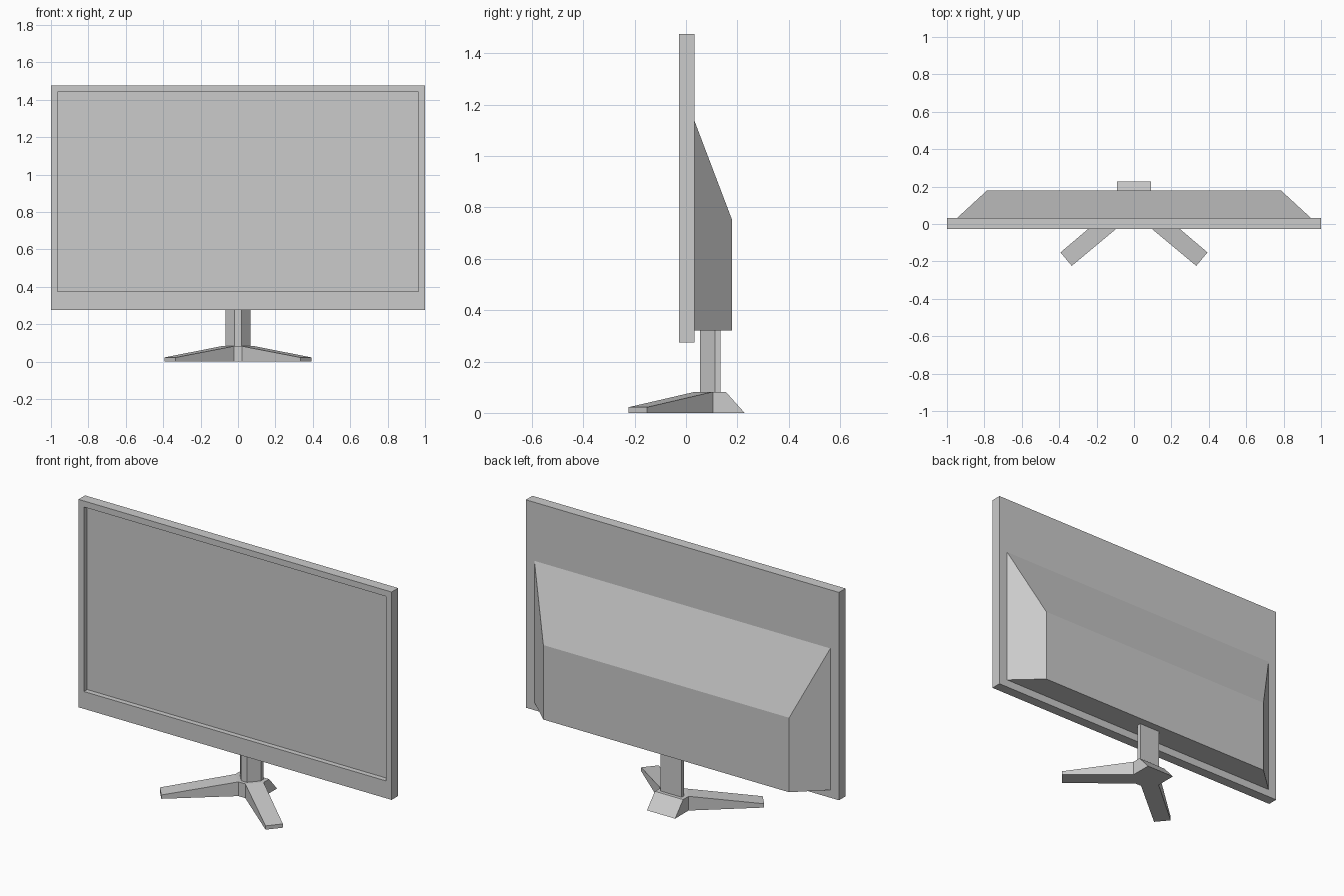
import bpy
import bmesh

cube = bpy.data.objects.get("Cube")
if cube:
    bpy.data.objects.remove(cube, do_unlink=True)

# One grey plastic for the whole monitor
grey = bpy.data.materials.new("grey plastic")
grey.use_nodes = True
colour = (0.6, 0.6, 0.6, 1)
grey.diffuse_color = colour
grey.node_tree.nodes["Principled BSDF"].inputs["Base Color"].default_value = colour


def finish(name, bm):
    bmesh.ops.recalc_face_normals(bm, faces=bm.faces)
    mesh = bpy.data.meshes.new(name)
    bm.to_mesh(mesh)
    bm.free()
    mesh.materials.append(grey)
    obj = bpy.data.objects.new(name, mesh)
    bpy.context.collection.objects.link(obj)
    return obj


def bridge(bm, lower, upper):
    """Side faces between two matching rings of vertices."""
    n = len(lower)
    for i in range(n):
        j = (i + 1) % n
        bm.faces.new((lower[i], lower[j], upper[j], upper[i]))


def loft(name, ring_a, ring_b):
    bm = bmesh.new()
    a = [bm.verts.new(p) for p in ring_a]
    b = [bm.verts.new(p) for p in ring_b]
    bridge(bm, a, b)
    bm.faces.new(a)
    bm.faces.new(b)
    return finish(name, bm)


def mirrored(points):
    """Close a right-hand half outline with its mirror image."""
    return points + [(-p[0], *p[1:]) for p in reversed(points)]


def rectangle(half_width, y, bottom, top):
    return mirrored([(half_width, y, bottom), (half_width, y, top)])


# Screen panel with a sunken display, wider bezel at the bottom
FRONT, BACK, BOTTOM, TOP = -0.027, 0.033, 0.275, 1.475
panel = loft("screen_panel", rectangle(1, FRONT, BOTTOM, TOP), rectangle(1, BACK, BOTTOM, TOP))
bm = bmesh.new()
bm.from_mesh(panel.data)
display = min(bm.faces, key=lambda f: f.calc_center_median().y)
bmesh.ops.inset_region(bm, faces=[display], thickness=0.035, use_even_offset=True)
for v in display.verts:
    if v.co.z < 1:
        v.co.z = 0.375
bmesh.ops.inset_region(bm, faces=[display], thickness=0)
bmesh.ops.translate(bm, verts=display.verts, vec=(0, 0.03, 0))
bm.to_mesh(panel.data)
bm.free()

# Tapered housing behind the panel, flat underneath
loft("rear_housing", rectangle(0.945, BACK, 0.32, 1.137), rectangle(0.785, 0.18, 0.32, 0.75))

# Stand column with a narrow front edge
section = mirrored([(0.018, 0.055), (0.067, 0.112), (0.067, 0.135)])
loft("stand_column", [(x, y, 0.082) for x, y in section], [(x, y, 0.32) for x, y in section])

# Three-legged foot: front legs slope down, the short rear leg is a wedge
bottom_half = [(0.022, 0.035, 0), (0.333, -0.224, 0), (0.393, -0.152, 0),
               (0.09, 0.105, 0), (0.09, 0.228, 0)]
heights = (0.082, 0.022, 0.022, 0.082, 0.082)
top_half = [(x, y, h) for (x, y, _), h in zip(bottom_half, heights)]
top_half[-1] = (0.09, 0.155, 0.082)
bm = bmesh.new()
low = [bm.verts.new(p) for p in mirrored(bottom_half)]
high = [bm.verts.new(p) for p in mirrored(top_half)]
bridge(bm, low, high)
bm.faces.new(low)
bm.faces.new(high[:4])
bm.faces.new(high[6:])
bm.faces.new([high[0]] + high[3:7] + [high[-1]])
finish("stand_foot", bm)
